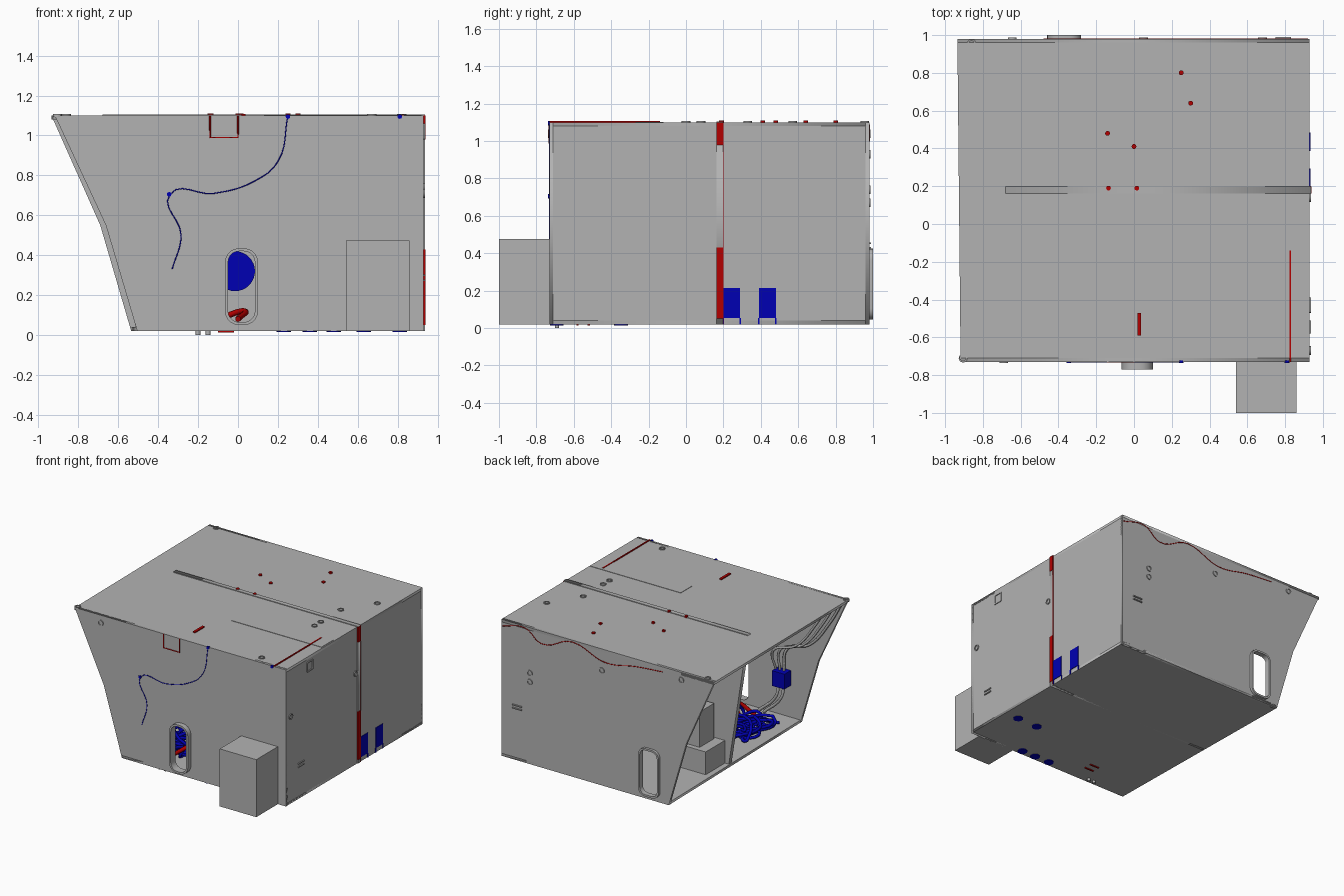
import bpy, math, random
from mathutils import Vector

cube = bpy.data.objects.get("Cube")
if cube:
    bpy.data.objects.remove(cube)
random.seed(4)


def material(name, rgb):
    m = bpy.data.materials.new(name)
    m.use_nodes = True
    col = (*rgb, 1)
    m.diffuse_color = col
    m.node_tree.nodes["Principled BSDF"].inputs["Base Color"].default_value = col
    return m


GREY = material("panel grey", (0.45, 0.45, 0.45))
RED = material("cable red", (0.45, 0.0, 0.0))
BLUE = material("cable blue", (0.0, 0.0, 0.45))


def add_mesh(name, mesh, mat):
    ob = bpy.data.objects.new(name, mesh)
    bpy.context.collection.objects.link(ob)
    mesh.materials.clear()
    mesh.materials.append(mat)
    return ob


def box(name, xs, ys, zs, mat=GREY):
    pts = [(x, y, z) for x in xs for y in ys for z in zs]
    faces = [(0, 1, 3, 2), (4, 6, 7, 5), (0, 4, 5, 1),
             (2, 3, 7, 6), (0, 2, 6, 4), (1, 5, 7, 3)]
    me = bpy.data.meshes.new(name)
    me.from_pydata(pts, [], faces)
    return add_mesh(name, me, mat)


def from_curve(name, cu, mat):
    """Turn a curve into a plain mesh object."""
    tmp = bpy.data.objects.new(name, cu)
    bpy.context.collection.objects.link(tmp)
    dg = bpy.context.evaluated_depsgraph_get()
    me = bpy.data.meshes.new_from_object(tmp.evaluated_get(dg))
    bpy.data.objects.remove(tmp)
    return add_mesh(name, me, mat)


def plate(name, loops, thick, loc, rot, mat=GREY):
    """Flat plate from an outline; further loops become holes."""
    cu = bpy.data.curves.new(name, "CURVE")
    cu.dimensions, cu.fill_mode, cu.extrude = "2D", "BOTH", thick / 2
    for loop in loops:
        sp = cu.splines.new("POLY")
        sp.points.add(len(loop) - 1)
        for p, (x, y) in zip(sp.points, loop):
            p.co = (x, y, 0, 1)
        sp.use_cyclic_u = True
    ob = from_curve(name, cu, mat)
    ob.location, ob.rotation_euler = loc, rot
    return ob


def cable(name, pts, r, mat, smooth=True):
    cu = bpy.data.curves.new(name, "CURVE")
    cu.dimensions, cu.bevel_depth, cu.bevel_resolution = "3D", r, 1
    cu.use_fill_caps, cu.resolution_u = True, 6
    sp = cu.splines.new("BEZIER" if smooth else "POLY")
    target = sp.bezier_points if smooth else sp.points
    target.add(len(pts) - 1)
    for p, co in zip(target, pts):
        if smooth:
            p.co = co
            p.handle_left_type = p.handle_right_type = "AUTO"
        else:
            p.co = (*co, 1)
    return from_curve(name, cu, mat)


def rounded(x0, x1, z0, z1, r):
    out = []
    for cx, cz, start in ((x1 - r, z1 - r, 0), (x0 + r, z1 - r, 90),
                          (x0 + r, z0 + r, 180), (x1 - r, z0 + r, 270)):
        for i in range(6):
            a = math.radians(start + i * 18)
            out.append((cx + r * math.cos(a), cz + r * math.sin(a)))
    return out


def circle(r, n=20):
    return [(r * math.cos(math.tau * i / n), r * math.sin(math.tau * i / n)) for i in range(n)]


UP = (math.pi / 2, 0, 0)
SIDE = (math.pi / 2, 0, math.pi / 2)
FLAT = (0, 0, 0)
X1, Y0, Y1, Z0, Z1, T = 0.93, -0.73, 0.98, 0.02, 1.1, 0.02

# Shell: end walls with door holes, roof, floor, closed side
front_door = (-0.05, 0.085, 0.065, 0.42, 0.055)
back_door = (-0.445, -0.295, 0.06, 0.41, 0.045)
front_edge = [(-0.505, Z0), (X1, Z0), (X1, Z1), (-0.918, Z1), (-0.662, 0.55)]
back_edge = [(-0.535, Z0), (X1, Z0), (X1, Z1), (-0.935, Z1), (-0.69, 0.55)]
plate("front_wall", [front_edge, rounded(*front_door)], T, (0, Y0 + T / 2, 0), UP)
plate("back_wall", [back_edge, rounded(*back_door)], T, (0, Y1 - T / 2, 0), UP)
for name, xf, xb, z in (("roof", -0.918, -0.935, Z1 - T / 2), ("floor", -0.505, -0.535, Z0 + T / 2)):
    plate(name, [[(xf, Y0), (X1, Y0), (X1, Y1), (xb, Y1)]], T, (0, 0, z), FLAT)
box("side_wall", (X1 - T, X1), (Y0, Y1), (Z0, Z1))

# Door frames
for name, d, y, depth in (("front_door_frame", front_door, -0.75, 0.04),
                          ("back_door_frame", back_door, 0.985, 0.03)):
    x0, x1, z0, z1, r = d
    g = 0.015
    plate(name, [rounded(x0 - g, x1 + g, z0 - g, z1 + g, r + g), rounded(*d)], depth, (0, y, 0), UP)

# Inner partition, cabinet and equipment
plate("partition", [[(-0.51, Z0), (0.936, Z0), (0.936, 1.105), (-0.68, 1.105)]], 0.035, (0, 0.18, 0), UP)
box("tall_cabinet", (0.13, 0.92), (-0.27, -0.12), (Z0, 1.103))
box("lower_unit", (-0.48, -0.1), (0.2, 0.44), (0.03, 0.22))
box("upper_unit", (-0.4, -0.2), (0.22, 0.4), (0.22, 0.5))
box("outer_box", (0.54, 0.86), (-1, Y0), (Z0, 0.475))
plate("fan_disc", [circle(0.1, 32)], 0.03, (-0.015, 0.15, 0.32), UP, BLUE)
box("junction_box", (-0.42, -0.31), (-0.71, -0.63), (0.29, 0.41), BLUE)

# Pipes along the inside of the front wall
for i in range(3):
    o = 0.035 * i
    cable("upper_pipe", [(-0.88 + o, -0.69 + o, 1.07), (-0.77 + o, -0.69 + o, 0.88), (-0.6 + o, -0.69 + o, 0.67),
                         (-0.4 + o, -0.69 + o, 0.58), (-0.38 + o, -0.68, 0.4)], 0.01, GREY)
for i in range(2):
    o = 0.045 * i
    cable("lower_pipe", [(-0.39 + o, -0.67, 0.3), (-0.37 + o, -0.66, 0.2), (-0.22 + o, -0.66, 0.05)], 0.012, GREY)

# Loose cables on the floor
for i in range(9):
    path = [Vector((random.uniform(-0.45, -0.08), random.uniform(-0.58, -0.12),
                    random.uniform(0.05, 0.1))) for _ in range(6)]
    cable("floor_cable", path, 0.012, BLUE)
cable("red_hose", [(-0.2, -0.58, 0.05), (-0.08, -0.5, 0.14), (-0.16, -0.42, 0.07),
                   (0.02, -0.4, 0.12), (0.0, -0.58, 0.08)], 0.015, RED)

# Thin cables on the end walls and roof
cable("front_cable", [(0.25, Y0, 1.1), (0.2, Y0, 0.87), (0.08, Y0, 0.77), (-0.12, Y0, 0.71),
                      (-0.34, Y0, 0.705), (-0.285, Y0, 0.5), (-0.33, Y0, 0.33)], 0.003, BLUE)
cable("back_cable", [(0.92, Y1, 1.05), (0.72, Y1, 1.085), (0.58, Y1, 1.0), (0.31, Y1, 1.085),
                     (0.02, Y1, 1.0), (-0.25, Y1, 1.04), (-0.48, Y1, 1.06)], 0.003, RED)
cable("front_loop", [(-0.14, Y0, 1.1), (-0.14, Y0, 0.99), (0, Y0, 0.99), (0, Y0, 1.1)], 0.005, RED, False)
for x, z in ((-0.345, 0.705), (0.25, 1.095), (0.81, 1.095)):
    plate("cable_clip", [circle(0.012, 8)], 0.014, (x, Y0, z), UP, BLUE)
box("roof_red_line", (0.822, 0.832), (Y0, -0.14), (1.1, 1.106), RED)
box("roof_red_tab", (0.018, 0.038), (-0.59, -0.47), (1.1, 1.108), RED)

# Coloured plates on the closed side
box("side_red_lower", (X1, 0.939), (0.162, 0.199), (0.05, 0.43), RED)
box("side_red_upper", (X1, 0.939), (0.162, 0.199), (0.98, 1.1), RED)
box("side_red_seam", (X1, 0.938), (0.197, 0.2), (Z0, 1.1), RED)
for ys in ((0.2, 0.29), (0.39, 0.48)):
    box("side_blue_plate", (X1, 0.935), ys, (0.055, 0.215), BLUE)
    for y in ys:
        box("side_blue_leg", (X1, 0.935), (y - 0.004, y + 0.004), (Z0, 0.055), BLUE)
plate("side_window_frame", [rounded(-0.47, -0.39, 0.98, 1.06, 0.008), rounded(-0.46, -0.4, 0.99, 1.05, 0.005)],
      0.012, (X1, 0, 0), SIDE)


# Grommet rings
def ring(loc, rot, r=0.023):
    plate("grommet_ring", [circle(r), circle(r * 0.7)], 0.014, loc, rot)


for x, y in ((-0.86, 0.955), (-0.905, -0.71), (0.67, -0.66), (0.67, 0), (0.67, 0.08), (0.67, 0.33), (0.82, 0.57)):
    ring((x, y, Z1), FLAT)
ring((-0.69, Y0, 1.04), UP)
for x, z in ((0.68, 0.74), (0.68, 0.67), (0.05, 0.93), (-0.645, 1.04)):
    ring((x, Y1, z), UP)
for y, z in ((0.14, 0.74), (-0.67, 0.71)):
    ring((X1, y, z), SIDE)

# Small handles on the side and back
for z in (0.275, 0.3):
    box("side_handle", (X1, 0.938), (-0.58, -0.51), (z - 0.004, z + 0.004))
    box("back_handle", (0.75, 0.83), (Y1, 0.99), (z + 0.15, z + 0.158))

# Roof studs and underside discs
for x, y in ((-0.14, 0.48), (0.25, 0.8), (0.3, 0.64), (0, 0.41), (-0.135, 0.19), (0.015, 0.19)):
    plate("roof_stud", [circle(0.013, 10)], 0.02, (x, y, Z1), FLAT, RED)
for x, y in ((0.81, -0.345), (0.63, -0.35), (0.48, -0.69), (0.36, -0.69), (0.23, -0.69)):
    plate("floor_disc", [circle(0.036)], 0.01, (x, y, Z0), FLAT, BLUE)
for y in (-0.58, -0.52):
    box("floor_red_strip", (-0.1, -0.02), (y - 0.006, y + 0.006), (0.014, Z0), RED)
for x in (-0.2, -0.15):
    plate("floor_stud", [circle(0.012, 10)], Z0, (x, -0.69, Z0 / 2), FLAT)
